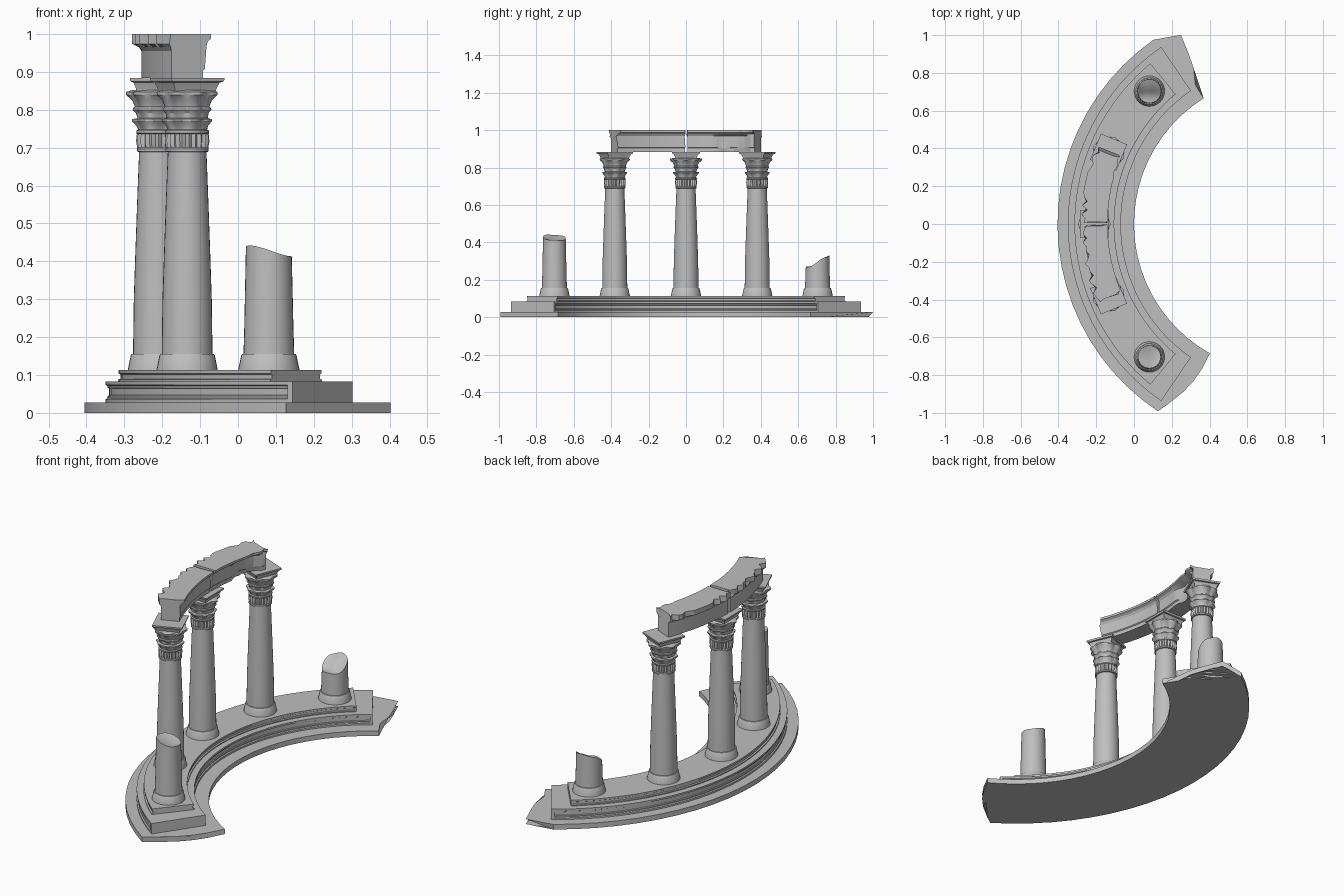
import bpy, bmesh, math, random
from math import sin, cos, radians, sqrt

random.seed(4)
if "Cube" in bpy.data.objects:
    bpy.data.objects.remove(bpy.data.objects["Cube"], do_unlink=True)

CX = 0.785      # centre of the curved plan
RING = 0.995    # radius on which the columns stand

stone = bpy.data.materials.new("grey stone")
stone.use_nodes = True
GREY = (0.52, 0.52, 0.52, 1)
stone.diffuse_color = GREY
bsdf = stone.node_tree.nodes["Principled BSDF"]
bsdf.inputs["Base Color"].default_value = GREY
bsdf.inputs["Roughness"].default_value = 0.8


def finish(name, bm, angle=30):
    bmesh.ops.recalc_face_normals(bm, faces=bm.faces)
    me = bpy.data.meshes.new(name)
    bm.to_mesh(me)
    bm.free()
    me.materials.append(stone)
    ob = bpy.data.objects.new(name, me)
    bpy.context.collection.objects.link(ob)
    bpy.ops.object.select_all(action="DESELECT")
    ob.select_set(True)
    bpy.context.view_layer.objects.active = ob
    bpy.ops.object.shade_smooth_by_angle(angle=radians(angle))
    return ob


def skin(bm, rings, wrap_rings=False):
    """Bridge closed loops of vertices and cap both ends."""
    n = len(rings[0])
    for a, b in zip(rings, rings[1:]):
        for i in range(n):
            j = (i + 1) % n
            bm.faces.new((a[i], a[j], b[j], b[i]))
    bm.faces.new(rings[0])
    bm.faces.new(rings[-1][::-1])


def sweep(name, profile, start, end, steps, change=None, angle=30):
    """Sweep a closed (radius, z) profile round the plan centre, in degrees.
    start and end may be functions of the radius."""
    bm = bmesh.new()
    rings = []
    for k in range(steps + 1):
        ring = []
        for r, z in profile:
            a0 = start(r) if callable(start) else start
            a1 = end(r) if callable(end) else end
            a = a0 + (a1 - a0) * k / steps
            if change:
                r, z, a = change(r, z, a)
            t = radians(a)
            ring.append(bm.verts.new((CX - r * cos(t), r * sin(t), z)))
        rings.append(ring)
    skin(bm, rings)
    return finish(name, bm, angle)


def lathe(name, profile, deg, seg=32, shape=None, phase=0.0, angle=30):
    """Turn a (radius, z) profile at a column position; shape may alter points."""
    t = radians(deg)
    x0, y0 = CX - RING * cos(t), RING * sin(t)
    bm = bmesh.new()
    rings = []
    for k, (r, z) in enumerate(profile):
        ring = []
        for i in range(seg):
            a = 2 * math.pi * i / seg + phase
            rr, zz = shape(k, r, z, a) if shape else (r, z)
            ring.append(bm.verts.new((x0 + rr * cos(a - t), y0 + rr * sin(a - t), zz)))
        rings.append(ring)
    skin(bm, rings)
    return finish(name, bm, angle)


def lookup(xs, ys):
    def f(x):
        for i in range(len(xs) - 1):
            if x <= xs[i + 1] + 1e-6:
                u = (x - xs[i]) / (xs[i + 1] - xs[i])
                return ys[i] + u * (ys[i + 1] - ys[i])
        return ys[-1]
    return f


# Ground slab with broken ends
radii = [0.785, 0.87, 0.95, 1.03, 1.135, 1.16, 1.19]
right_end = lookup(radii, [-60.8, -61, -60.6, -59.5, -57.5, -57, -56.4])
left_end = lookup(radii, [58, 58, 60.4, 61.2, 61.8, 58.5, 55])
slab = [(r, 0) for r in radii] + [(r, 0.027) for r in reversed(radii)]
sweep("ground_slab", slab, right_end, left_end, 22)

# Middle step with recessed moulded panels on both curved sides
HALF, MID = 0.14, RING
outer = [(HALF, 0.027), (HALF, 0.036), (HALF - 0.006, 0.039), (HALF - 0.006, 0.045),
         (HALF - 0.010, 0.047), (HALF - 0.010, 0.064), (HALF - 0.006, 0.066),
         (HALF - 0.006, 0.071), (HALF, 0.074), (HALF, 0.083)]
panel = [(MID + d, z) for d, z in outer] + [(MID - d, z) for d, z in reversed(outer)]
sweep("middle_step", panel, -54.8, 54.8, 40)
block = [(MID + HALF, 0.027), (MID + HALF, 0.083), (MID - HALF, 0.083), (MID - HALF, 0.027)]
for side, name in ((-1, "right"), (1, "left")):
    sweep(name + "_step_end", block, side * 54.8, side * 55.6, 1)

# Top step with a small lip
lip = [(0.107, 0.083), (0.107, 0.088), (0.100, 0.090), (0.100, 0.101), (0.105, 0.104), (0.105, 0.113)]
top = [(MID + d, z) for d, z in lip] + [(MID - d, z) for d, z in reversed(lip)]
sweep("top_step", top, -50.6, 50.6, 40)

# Column parts
FOOT = [(0.081, 0.112), (0.080, 0.118), (0.073, 0.152), (0.071, 0.155), (0.066, 0.156)]
SHAFT = [(0.067, 0.155), (0.065, 0.30), (0.061, 0.42), (0.056, 0.56), (0.051, 0.69)]

# Capital: (radius, z, lobe depth, lobe count)
CAPITAL = [(0.051, 0.688, 0, 1), (0.057, 0.690, 0, 1), (0.057, 0.697, 0, 1),
           (0.053, 0.700, 0.003, 20), (0.055, 0.718, 0.004, 20), (0.054, 0.736, 0.003, 20),
           (0.058, 0.739, 0, 1), (0.058, 0.745, 0, 1), (0.053, 0.748, 0, 1),
           (0.056, 0.757, 0.002, 8), (0.066, 0.770, 0.004, 8), (0.066, 0.775, 0.004, 8),
           (0.055, 0.778, 0, 1), (0.058, 0.792, 0.002, 8), (0.065, 0.800, 0.003, 8),
           (0.064, 0.805, 0.003, 8), (0.060, 0.808, 0.002, 8), (0.066, 0.825, 0.003, 8),
           (0.079, 0.839, 0.006, 8), (0.080, 0.847, 0.006, 8), (0.066, 0.852, 0.002, 8)]


def lobes(k, r, z, a):
    depth, count = CAPITAL[k][2:]
    return r + depth * cos(count * a), z


ABACUS = [(0.058, 0.850), (0.060, 0.858), (0.066, 0.872), (0.073, 0.874),
          (0.075, 0.878), (0.075, 0.884)]

for deg, name in ((-22.5, "right"), (0, "middle"), (22.5, "left")):
    lathe(name + "_column_foot", FOOT, deg)
    lathe(name + "_column_shaft", SHAFT, deg)
    lathe(name + "_capital", [c[:2] for c in CAPITAL], deg, 80, lobes)
    lathe(name + "_abacus", [(r * sqrt(2), z) for r, z in ABACUS], deg, 4, None, math.pi / 4)


# Broken columns: the upper rings follow a rough sloping break
def broken_column(name, deg, break_height):
    t = radians(deg)
    levels = [(0.067, 0.155), (0.065, 0.22)]
    rim = 0.0605 if break_height(0, 0) > 0.35 else 0.063
    levels += [(rim * f, 9) for f in (1, 0.9, 0.6, 0.3, 0.05)]

    def shape(k, r, z, a):
        if z < 1:
            return r, z
        x, y = r * cos(a - t), r * sin(a - t)
        bowl = 0.008 * (1 - (r / rim) ** 2)
        return r, break_height(x, y) - bowl

    lathe(name + "_foot", FOOT, deg)
    lathe(name + "_shaft", levels, deg, 32, shape)


broken_column("right_broken_column", -45,
              lambda x, y: 0.426 - 0.012 * math.tanh(x * 45) - 0.06 * y + 0.002 * sin(x * 90))
broken_column("left_broken_column", 45,
              lambda x, y: 0.298 + 0.52 * y + 0.005 * sin(y * 60) + 0.003 * cos(x * 70))

# Curved beam in two broken blocks with a chipped cornice
BEAM = [(1.040, 0.884), (1.040, 0.925), (1.040, 0.955), (1.046, 0.965), (1.066, 0.974),
        (1.066, 1.0), (1.03, 1.0), (0.96, 1.0), (0.925, 1.0), (0.925, 0.988), (0.938, 0.980),
        (0.945, 0.968), (0.945, 0.908), (0.950, 0.904), (0.950, 0.884)]
chips = [random.uniform(0, 0.034) * (random.random() < 0.65) for _ in range(60)]


def weather(r, z, a):
    chip = chips[int(a + 28)]
    if r > 1.05:                                   # outer cornice edge
        r -= chip
    elif r < 0.94 and a > 8:                       # inner cornice edge
        r += chip * 0.5
    if 10 < a < 21 and r < 0.96 and z < 0.975:     # broken inner face
        r += 0.022 * sin((a - 10) / 11 * math.pi) + random.uniform(0, 0.008)
    if abs(a) > 21.5 and z > 0.96:                 # ragged ends
        a += random.uniform(-0.7, 0.5)
    if abs(a) < 1.2 and z > 0.9:                   # crack between blocks
        a += random.uniform(-0.25, 0.25)
    return r, z, a


sweep("right_beam_block", BEAM, -22.6, -0.4, 18, weather, 20)
sweep("left_beam_block", BEAM, 0.4, 22.6, 18, weather, 20)
